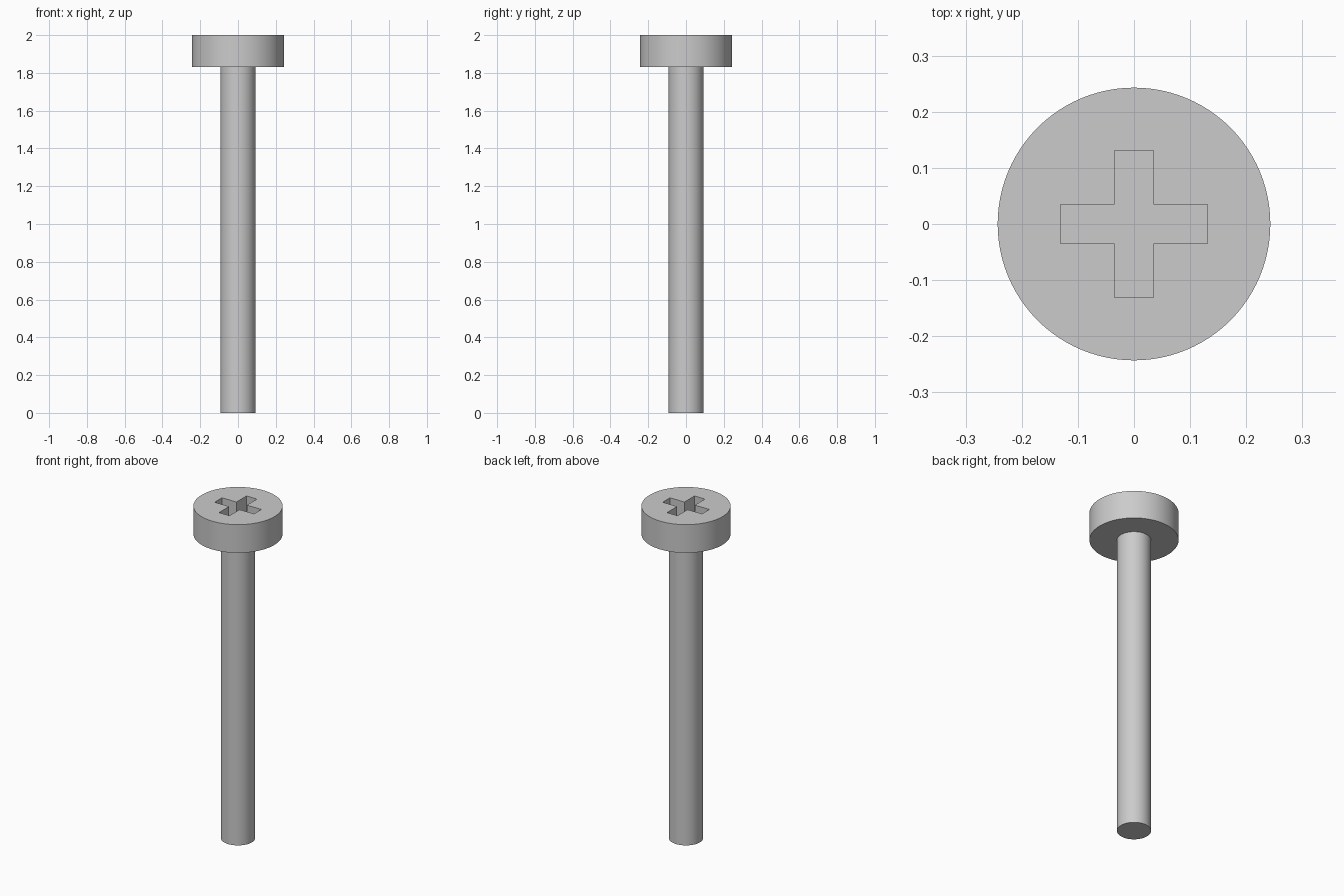
import bpy
import bmesh
from math import radians
from mathutils import Matrix

cube = bpy.data.objects.get("Cube")
if cube:
    bpy.data.objects.remove(cube, do_unlink=True)

HEAD_R, SHAFT_R = 0.243, 0.093
HEAD_BASE, TOP = 1.83, 2.0
SLOT_LONG, SLOT_HALF, SLOT_DEPTH = 0.131, 0.035, 0.12

steel = bpy.data.materials.new("grey_steel")
steel.use_nodes = True
grey = (0.6, 0.6, 0.6, 1)
steel.diffuse_color = grey
steel.node_tree.nodes["Principled BSDF"].inputs["Base Color"].default_value = grey


def make_object(name, bm):
    mesh = bpy.data.meshes.new(name)
    bmesh.ops.recalc_face_normals(bm, faces=bm.faces)
    bm.to_mesh(mesh)
    bm.free()
    mesh.materials.append(steel)
    obj = bpy.data.objects.new(name, mesh)
    bpy.context.collection.objects.link(obj)
    return obj


def cylinder(name, radius, low, high):
    bm = bmesh.new()
    bmesh.ops.create_cone(bm, cap_ends=True, segments=96, radius1=radius,
                          radius2=radius, depth=high - low,
                          matrix=Matrix.Translation((0, 0, (low + high) / 2)))
    return make_object(name, bm)


def select_only(obj):
    bpy.ops.object.select_all(action="DESELECT")
    obj.select_set(True)
    bpy.context.view_layer.objects.active = obj


# Shaft and head
shaft = cylinder("shaft", SHAFT_R, 0, HEAD_BASE)
head = cylinder("head", HEAD_R, HEAD_BASE, TOP)

# Cross-shaped cutter: one arm outline turned four times, then extruded
bm = bmesh.new()
arm = [(SLOT_LONG, -SLOT_HALF), (SLOT_LONG, SLOT_HALF), (SLOT_HALF, SLOT_HALF)]
verts = []
x_axis = (1, 0)
for turn in range(4):
    for x, y in arm:
        for _ in range(turn):
            x, y = -y, x
        verts.append(bm.verts.new((x, y, TOP - SLOT_DEPTH)))
floor = bm.faces.new(verts)
sides = bmesh.ops.extrude_face_region(bm, geom=[floor], use_keep_orig=True)
raised = [v for v in sides["geom"] if isinstance(v, bmesh.types.BMVert)]
bmesh.ops.translate(bm, verts=raised, vec=(0, 0, SLOT_DEPTH + 0.1))
cutter = make_object("slot_cutter", bm)
cutter.hide_render = True

# Cut the drive slot into the head
cut = head.modifiers.new("cross_slot", "BOOLEAN")
cut.operation = "DIFFERENCE"
cut.solver = "EXACT"
cut.object = cutter
select_only(head)
bpy.ops.object.modifier_apply(modifier=cut.name)
bpy.data.objects.remove(cutter, do_unlink=True)

# Round sides smooth, rims and slot sharp
for part in (shaft, head):
    select_only(part)
    bpy.ops.object.shade_smooth_by_angle(angle=radians(30))
